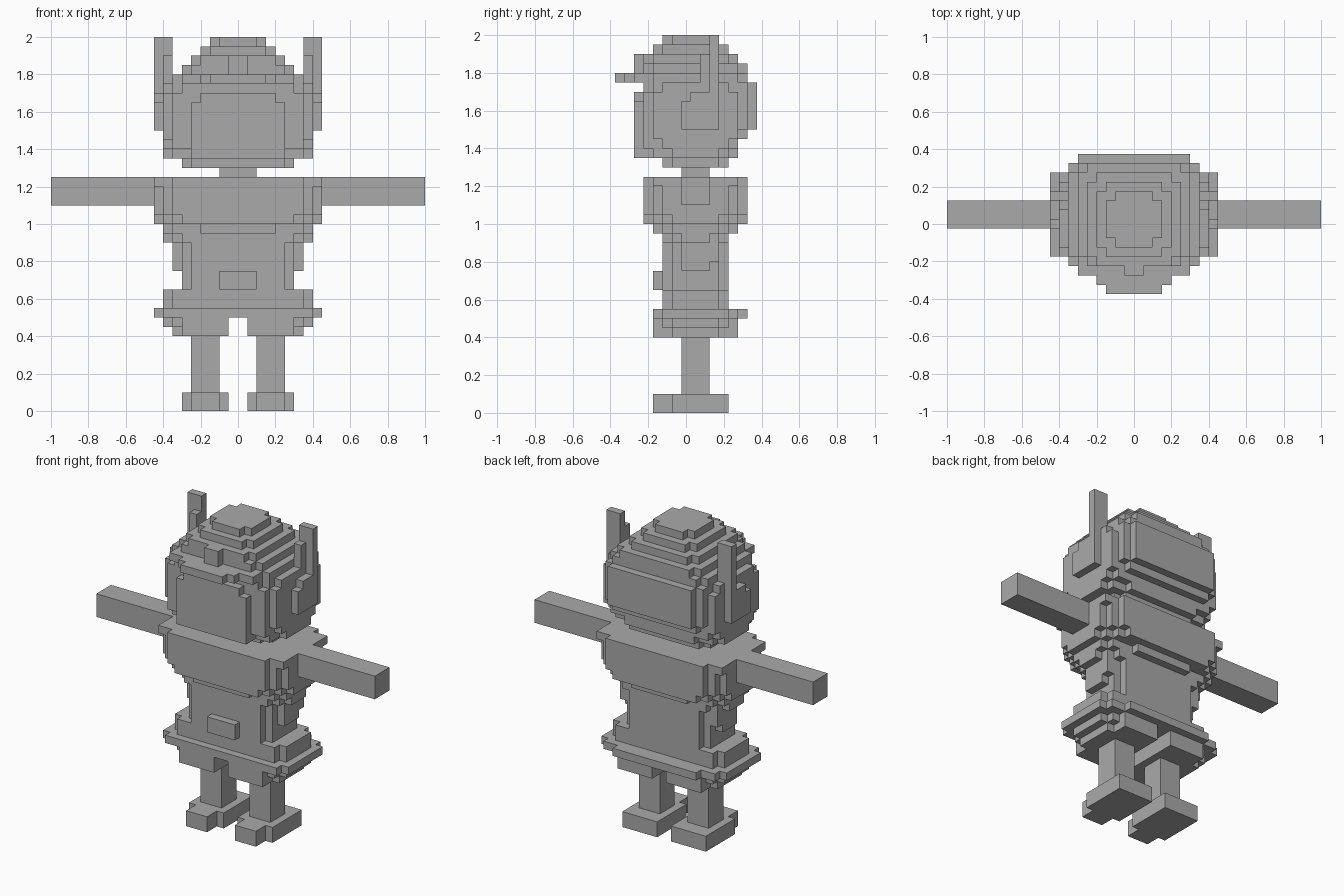
import bpy
import bmesh
from mathutils import Vector

CELL = 0.05
Y_START = -0.375

cube = bpy.data.objects.get("Cube")
if cube:
    bpy.data.objects.remove(cube, do_unlink=True)

grey = bpy.data.materials.new("plain grey")
grey.use_nodes = True
colour = (0.4, 0.4, 0.4, 1)
grey.diffuse_color = colour
grey.node_tree.nodes["Principled BSDF"].inputs["Base Color"].default_value = colour


def box(x0, x1, y0, y1, z0, z1):
    """Set of grid cells filling a box."""
    return {(x, y, z) for x in range(x0, x1) for y in range(y0, y1) for z in range(z0, z1)}


def slab(z0, z1, *rows):
    """Stepped slab: union of centred boxes given as (half width, front, back)."""
    cells = set()
    for half, front, back in rows:
        cells |= box(-half, half, front, back, z0, z1)
    return cells


def rounded(half, front, back, z0, z1):
    """Slab with one cell notched from each corner."""
    return slab(z0, z1, (half, front + 1, back - 1), (half - 1, front, back))


def mirrored(cells):
    return {(-x - 1, y, z) for x, y, z in cells}


def build(name, cells):
    """Skin the outer faces of a set of cells and merge flat areas."""
    bm = bmesh.new()
    for cell in cells:
        for axis in range(3):
            for side in (0, 1):
                neighbour = list(cell)
                neighbour[axis] += 2 * side - 1
                if tuple(neighbour) in cells:
                    continue
                u, v = (axis + 1) % 3, (axis + 2) % 3
                corners = []
                for du, dv in ((0, 0), (1, 0), (1, 1), (0, 1)):
                    p = list(cell)
                    p[axis] += side
                    p[u] += du
                    p[v] += dv
                    corners.append(bm.verts.new(Vector(p) * CELL + Vector((0, Y_START, 0))))
                bm.faces.new(corners if side else corners[::-1])
    bmesh.ops.remove_doubles(bm, verts=bm.verts[:], dist=CELL / 10)
    bmesh.ops.dissolve_limit(bm, angle_limit=0.01, verts=bm.verts[:], edges=bm.edges[:])
    mesh = bpy.data.meshes.new(name)
    bm.to_mesh(mesh)
    bm.free()
    mesh.materials.append(grey)
    obj = bpy.data.objects.new(name, mesh)
    bpy.context.collection.objects.link(obj)


def build_pair(name, cells):
    build("left_" + name, cells)
    build("right_" + name, mirrored(cells))


# Limbs
build_pair("foot", box(1, 6, 6, 12, 0, 2) | box(2, 5, 4, 6, 0, 2))
build_pair("leg", box(2, 5, 7, 10, 2, 8))
build_pair("arm", box(9, 20, 7, 10, 22, 25))

# Flared skirt with a gap between the legs
skirt = slab(8, 9, (7, 6, 11), (6, 4, 13))
skirt |= slab(9, 10, (8, 6, 11), (7, 5, 12), (6, 4, 13))
skirt -= box(-1, 1, 0, 15, 8, 10)
skirt |= slab(10, 11, (9, 5, 12), (8, 4, 13), (6, 4, 14))
skirt |= rounded(8, 5, 12, 11, 13)
build("skirt", skirt)

# Waist with side ridges
waist = rounded(6, 5, 12, 13, 18)
waist |= slab(15, 18, (7, 7, 10)) | slab(16, 18, (7, 7, 11))
waist |= slab(18, 19, (8, 7, 10), (7, 6, 11), (6, 5, 12))
waist |= slab(19, 20, (8, 6, 11), (7, 5, 12), (4, 4, 13))
build("waist", waist)
build("belt_buckle", box(-2, 2, 4, 5, 13, 15))

# Chest
chest = slab(20, 21, (9, 6, 11), (8, 5, 12), (7, 4, 13), (6, 3, 14))
chest |= slab(21, 24, (9, 5, 12), (8, 4, 13), (7, 3, 14))
chest |= slab(24, 25, (9, 4, 13), (7, 3, 14))
build("chest", chest)
build("neck", box(-2, 2, 7, 10, 25, 26))

# Head with flat face
head = rounded(6, 5, 12, 26, 27)
head |= slab(27, 28, (8, 6, 11), (7, 4, 12), (5, 2, 13))
head |= slab(28, 29, (8, 5, 12), (7, 3, 13), (5, 2, 13))
head |= slab(29, 30, (8, 4, 13), (7, 3, 13), (6, 3, 14), (5, 2, 14))
head |= slab(30, 33, (8, 4, 13), (7, 3, 14), (6, 3, 15), (5, 2, 15))
head |= slab(33, 34, (8, 4, 13), (7, 3, 14), (6, 3, 15), (4, 2, 15))
head |= slab(34, 35, (8, 5, 12), (7, 4, 14), (6, 3, 15))
build("head", head)

# Stepped helmet, narrowing towards the top
helmet = slab(35, 36, (7, 4, 13), (6, 3, 14))
for step in range(4):
    helmet |= rounded(6 - step, max(3, 2 + step), 14 - step, 36 + step, 37 + step)
build("helmet", helmet)
build("visor", slab(35, 36, (6, 2, 3), (4, 1, 3), (3, 0, 3)))
build("helmet_crest", box(-1, 1, 2, 3, 36, 38))

# Ear guards rising into horns
ear = box(8, 9, 7, 11, 30, 33) | box(8, 9, 8, 11, 33, 34)
ear |= box(7, 9, 10, 11, 34, 40) | box(7, 8, 9, 10, 34, 38)
build_pair("ear_guard", ear)
